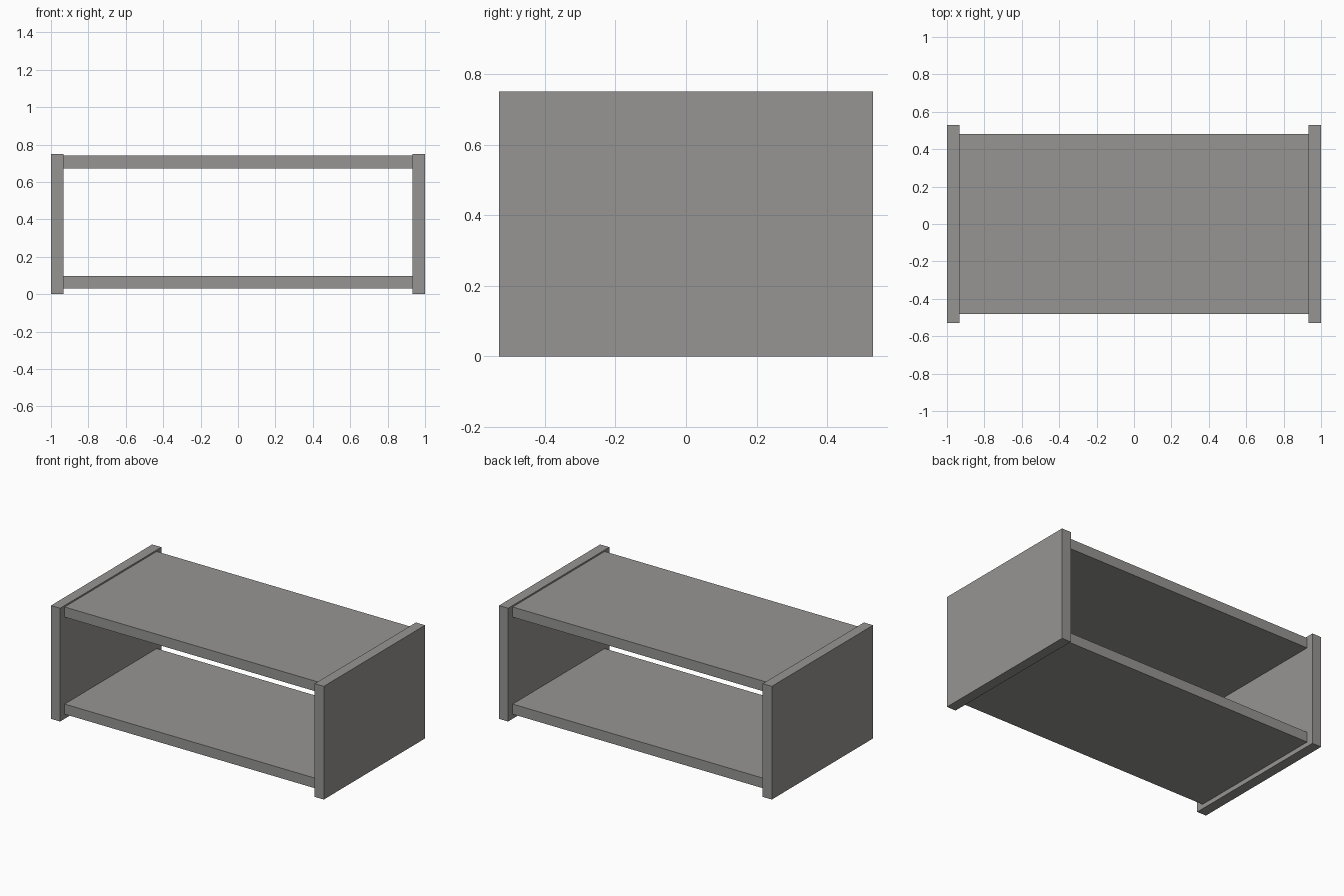
import bpy

if "Cube" in bpy.data.objects:
    bpy.data.objects.remove(bpy.data.objects["Cube"])

# Single warm grey finish
grey = bpy.data.materials.new("warm grey")
grey.diffuse_color = (0.305, 0.30, 0.29, 1.0)
grey.use_nodes = True
grey.node_tree.nodes["Principled BSDF"].inputs["Base Color"].default_value = grey.diffuse_color


def board(name, size, centre):
    """Flat rectangular board with applied dimensions."""
    bpy.ops.mesh.primitive_cube_add(size=1, location=centre)
    obj = bpy.context.object
    obj.name = name
    obj.scale = size
    bpy.ops.object.transform_apply(location=False, rotation=False, scale=True)
    obj.data.materials.append(grey)
    return obj


WIDTH, DEPTH, HEIGHT = 2.0, 1.06, 0.75
THICK = 0.067
SHELF_DEPTH = 0.963

# Upright side panels
for side, sign in (("left", -1), ("right", 1)):
    board(f"{side}_panel", (THICK, DEPTH, HEIGHT),
          (sign * (WIDTH - THICK) / 2, 0, HEIGHT / 2))

# Horizontal boards between the panels
for name, top in (("top_board", 0.74), ("bottom_shelf", 0.097)):
    board(name, (WIDTH - 2 * THICK, SHELF_DEPTH, THICK),
          (0, 0, top - THICK / 2))
